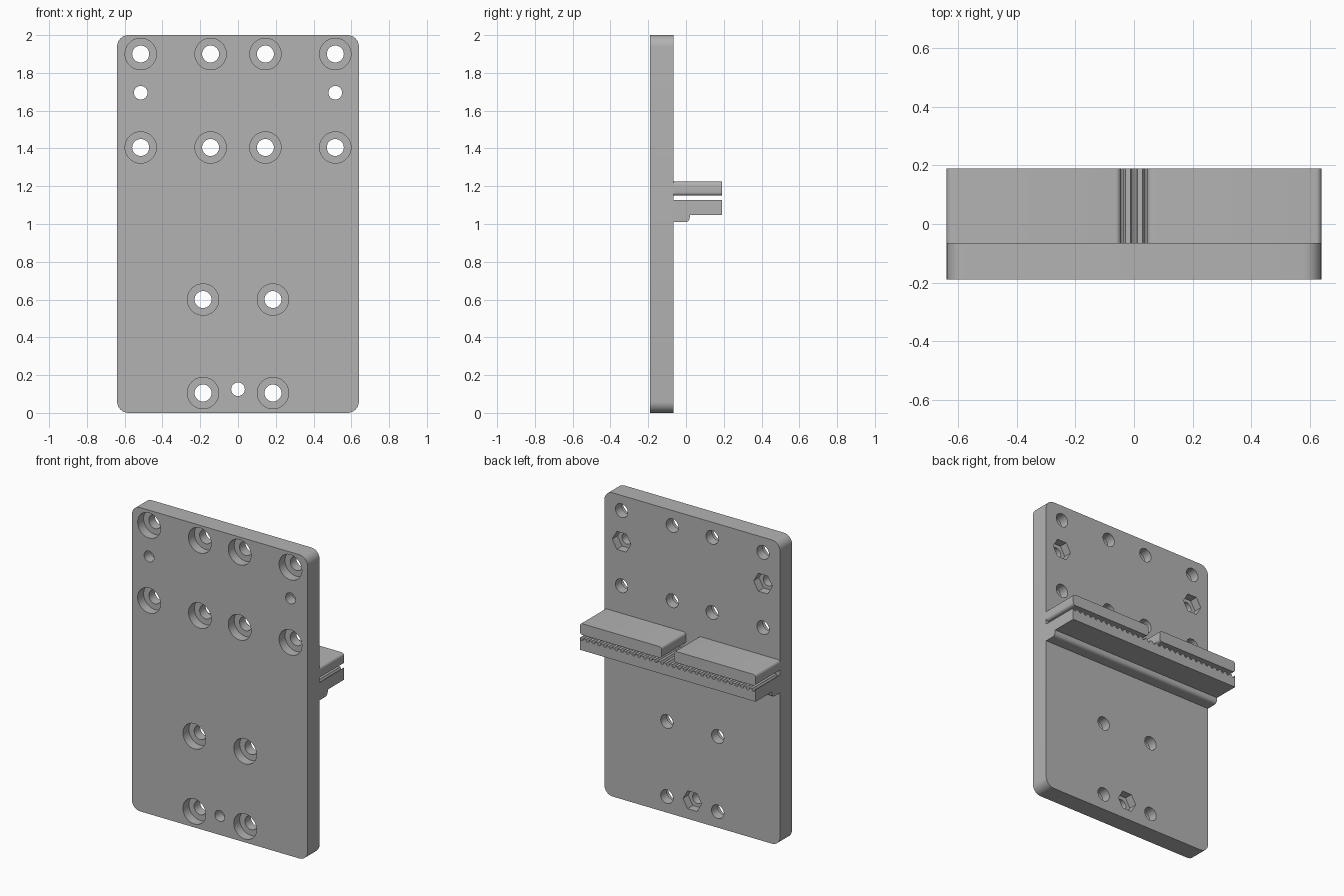
import bpy, bmesh
from math import cos, sin, pi, radians

if "Cube" in bpy.data.objects:
    bpy.data.objects.remove(bpy.data.objects["Cube"], do_unlink=True)

GREY = (0.45, 0.45, 0.45, 1)
grey = bpy.data.materials.new("plain grey")
grey.use_nodes = True
grey.diffuse_color = GREY
grey.node_tree.nodes["Principled BSDF"].inputs["Base Color"].default_value = GREY

HALF_W = 0.64
FRONT, BACK, TIP = -0.19, -0.065, 0.19
ROOT = BACK - 0.01          # clamp parts sink slightly into the plate


def rounded(x0, x1, z0, z1, radii, steps=8):
    """Rectangle outline; radii in order: low left, low right, top right, top left."""
    corners = [(x0, z0, 1, 1), (x1, z0, -1, 1), (x1, z1, -1, -1), (x0, z1, 1, -1)]
    pts = []
    for i, ((x, z, sx, sz), r) in enumerate(zip(corners, radii)):
        if r == 0:
            pts.append((x, z))
            continue
        for k in range(steps + 1):
            a = pi + i * pi / 2 + k / steps * pi / 2
            pts.append((x + sx * r + r * cos(a), z + sz * r + r * sin(a)))
    return pts


def ring(x, z, r, sides):
    return [(x + r * cos(2 * pi * k / sides), z + r * sin(2 * pi * k / sides))
            for k in range(sides)]


def extrude(name, outlines, start, end, axis="y"):
    """Solid made from closed outlines swept along y (x-z outline) or x (y-z outline)."""
    place = (lambda u, v, d: (u, d, v)) if axis == "y" else (lambda u, v, d: (d, u, v))
    bm = bmesh.new()
    for pts in outlines:
        a = [bm.verts.new(place(u, v, start)) for u, v in pts]
        b = [bm.verts.new(place(u, v, end)) for u, v in pts]
        bm.faces.new(a)
        bm.faces.new(b[::-1])
        for i in range(len(pts)):
            j = (i + 1) % len(pts)
            bm.faces.new((a[j], a[i], b[i], b[j]))
    bmesh.ops.recalc_face_normals(bm, faces=bm.faces)
    mesh = bpy.data.meshes.new(name)
    bm.to_mesh(mesh)
    bm.free()
    mesh.materials.append(grey)
    ob = bpy.data.objects.new(name, mesh)
    bpy.context.collection.objects.link(ob)
    return ob


def select(ob):
    bpy.ops.object.select_all(action="DESELECT")
    ob.select_set(True)
    bpy.context.view_layer.objects.active = ob


def cut(target, cutter):
    mod = target.modifiers.new("cut", "BOOLEAN")
    mod.operation = "DIFFERENCE"
    mod.solver = "EXACT"
    mod.object = cutter
    select(target)
    bpy.ops.object.modifier_apply(modifier=mod.name)
    bpy.data.objects.remove(cutter, do_unlink=True)


def smooth(ob):
    select(ob)
    bpy.ops.object.shade_smooth_by_angle(angle=radians(30))


# Plate with rounded corners
plate = extrude("mounting_plate", [rounded(-HALF_W, HALF_W, 0, 2, [0.06] * 4)], FRONT, BACK)

# Screw holes: counterbored on the front, or with nut pockets on the back
bolts = [(s * x, z) for s in (-1, 1) for x, z in
         [(0.515, 1.9), (0.145, 1.9), (0.515, 1.405), (0.145, 1.405), (0.185, 0.6), (0.185, 0.105)]]
nuts = [(-0.515, 1.695), (0.515, 1.695), (0, 0.125)]
through = [ring(x, z, 0.045, 32) for x, z in bolts] + [ring(x, z, 0.036, 32) for x, z in nuts]
cut(plate, extrude("hole_cutter", through, FRONT - 0.1, BACK + 0.1))
cut(plate, extrude("counterbore_cutter", [ring(x, z, 0.083, 48) for x, z in bolts],
                   FRONT - 0.1, FRONT + 0.062))
cut(plate, extrude("nut_cutter", [ring(x, z, 0.068, 6) for x, z in nuts],
                   BACK - 0.055, BACK + 0.1))
smooth(plate)

# Toothed lower bar of the belt clamp
PITCH, TOP, DEPTH = 0.0417, 1.127, 0.016
outline = [(-HALF_W, TOP), (-HALF_W, 1.048), (HALF_W, 1.048), (HALF_W, TOP)]
for n in range(15, -16, -1):
    for k in range(7):
        a = pi * k / 6
        outline.append((n * PITCH + 0.012 * cos(a), TOP - DEPTH * sin(a)))
smooth(extrude("toothed_bar", [outline], ROOT, TIP))

# Rounded rib under the bar
rib = rounded(ROOT, 0.02, 1.01, 1.06, [0, 0.025, 0, 0])
smooth(extrude("support_rib", [rib], -HALF_W, HALF_W, "x"))

# Pair of upper jaws with a gap between them
for side, x0, x1 in (("right", -HALF_W, -0.045), ("left", 0.045, HALF_W)):
    jaw = rounded(x0, x1, 1.15, 1.224, [0.018] * 4, 6)
    smooth(extrude(side + "_upper_jaw", [jaw], ROOT, TIP))
